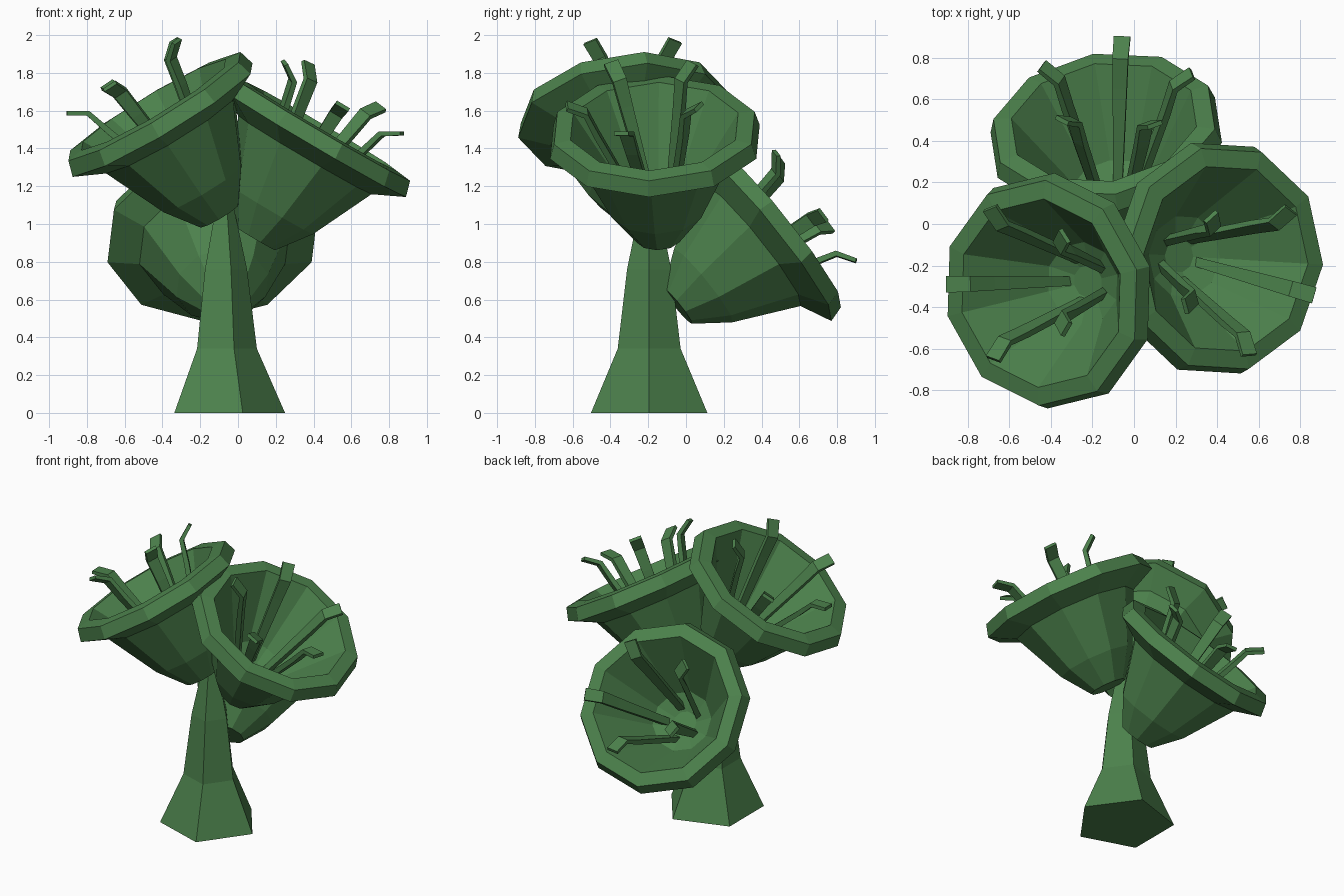
import bpy
import bmesh
from math import cos, sin, pi, radians
from mathutils import Vector, Matrix

cube = bpy.data.objects.get("Cube")
if cube:
    bpy.data.objects.remove(cube, do_unlink=True)

# Single leaf-green colour
green = bpy.data.materials.new("leaf_green")
green.use_nodes = True
green.diffuse_color = (0.072, 0.22, 0.072, 1)
bsdf = green.node_tree.nodes["Principled BSDF"]
bsdf.inputs["Base Color"].default_value = green.diffuse_color
bsdf.inputs["Roughness"].default_value = 0.8


def finish(name, bm, matrix):
    bmesh.ops.recalc_face_normals(bm, faces=bm.faces)
    mesh = bpy.data.meshes.new(name)
    bm.to_mesh(mesh)
    bm.free()
    mesh.materials.append(green)
    obj = bpy.data.objects.new(name, mesh)
    obj.matrix_world = matrix
    bpy.context.collection.objects.link(obj)


def lathe(bm, profile, sides):
    """Stack rings of (radius, height) and close both ends with flat caps."""
    rings = [[bm.verts.new((r * cos(2 * pi * i / sides), r * sin(2 * pi * i / sides), h))
              for i in range(sides)] for r, h in profile]
    for low, high in zip(rings, rings[1:]):
        for i in range(sides):
            j = (i + 1) % sides
            bm.faces.new((low[i], low[j], high[j], high[i]))
    bm.faces.new(rings[0][::-1])
    bm.faces.new(rings[-1])


def ribbon(bm, path, angle):
    """Sweep a flat rectangular strip along (radius, height, half width, half thickness)."""
    turn = Matrix.Rotation(angle, 3, 'Z')
    rings = []
    for k, (r, h, w, t) in enumerate(path):
        before, after = path[max(k - 1, 0)], path[min(k + 1, len(path) - 1)]
        along = Vector((after[0] - before[0], 0, after[1] - before[1])).normalized()
        across = Vector((-along.z, 0, along.x)) * t
        side = Vector((0, w, 0))
        mid = Vector((r, 0, h))
        rings.append([bm.verts.new(turn @ (mid + a * across + b * side))
                      for a, b in ((1, 1), (1, -1), (-1, -1), (-1, 1))])
    for low, high in zip(rings, rings[1:]):
        for i in range(4):
            j = (i + 1) % 4
            bm.faces.new((low[i], low[j], high[j], high[i]))
    bm.faces.new(rings[0])
    bm.faces.new(rings[-1][::-1])


# Five-sided flared trunk
bm = bmesh.new()
lathe(bm, [(0.324, 0), (0.175, 0.34), (0.123, 0.76), (0.05, 1.1)], 5)
finish("trunk", bm, Matrix.Translation((-0.075, -0.195, 0)))

# Cup profile: outside wall, flared rim, inside wall, floor
CUP = [(0.12, -0.665), (0.25, -0.49), (0.41, -0.15), (0.575, -0.07),
       (0.55, 0.015), (0.46, 0.025), (0.2, -0.37), (0.08, -0.42)]
# Stamen path, measured from the whorl pivot
STAMEN = [(0.1, 0.02, 0.022, 0.018), (0.25, 0.49, 0.034, 0.016),
          (0.29, 0.635, 0.038, 0.014), (0.383, 0.697, 0.04, 0.011)]
# The stamen whorl leans a little inside the cup
WHORL = (Matrix.Translation((0, 0, -0.46)) @ Matrix.Rotation(radians(6.5), 4, 'X')
         @ Matrix.Rotation(radians(1.5), 4, 'Y'))

# Rim centre and facing direction of each flower
FLOWERS = {
    "right": ((-0.435, -0.33, 1.61), (-0.51, -0.125, 0.855)),
    "left": ((0.43, -0.167, 1.495), (0.50, -0.03, 0.85)),
    "back": ((-0.142, 0.47, 0.98), (-0.12, 0.77, 0.62)),
}

for name, (centre, facing) in FLOWERS.items():
    # Local x points downhill, local z along the flower axis
    n = Vector(facing).normalized()
    v = Vector((0, 0, 1)).cross(n).normalized()
    u = v.cross(n)
    frame = Matrix((u, v, n)).transposed().to_4x4()
    frame.translation = centre

    bm = bmesh.new()
    lathe(bm, CUP, 10)
    finish(name + "_flower_cup", bm, frame)

    bm = bmesh.new()
    for k in range(5):
        ribbon(bm, STAMEN, radians(-11 + 72 * k))
    finish(name + "_flower_stamens", bm, frame @ WHORL)
